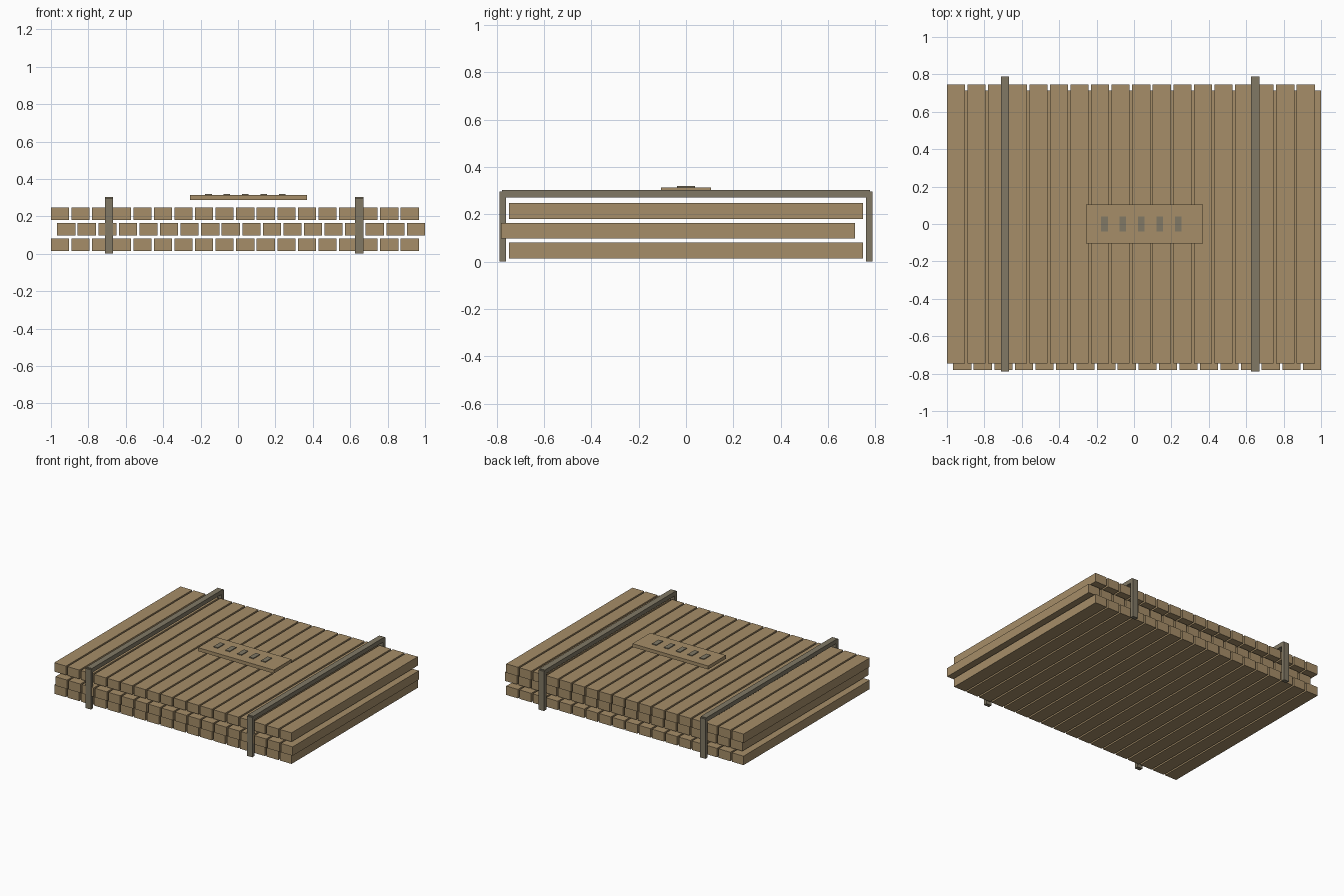
import bpy
import bmesh
from mathutils import Vector

old = bpy.data.objects.get("Cube")
if old:
    bpy.data.objects.remove(old, do_unlink=True)


def material(name, rgb):
    mat = bpy.data.materials.new(name)
    mat.use_nodes = True
    colour = (*rgb, 1)
    mat.diffuse_color = colour
    mat.node_tree.nodes["Principled BSDF"].inputs["Base Color"].default_value = colour
    return mat


wood = material("pale wood", (0.38, 0.27, 0.14))
metal = material("dull grey metal", (0.22, 0.19, 0.13))


def box(name, low, high, mat):
    """Box between two opposite corners."""
    low, high = Vector(low), Vector(high)
    bm = bmesh.new()
    bmesh.ops.create_cube(bm, size=1)
    bmesh.ops.scale(bm, vec=high - low, verts=bm.verts)
    mesh = bpy.data.meshes.new(name)
    bm.to_mesh(mesh)
    bm.free()
    mesh.materials.append(mat)
    obj = bpy.data.objects.new(name, mesh)
    obj.location = (low + high) / 2
    bpy.context.collection.objects.link(obj)
    return obj


# Three layers of planks, the middle one shifted
PLANKS, PITCH, WIDTH, THICK, HALF = 18, 0.11, 0.097, 0.067, 0.747
layers = {"bottom": (0, 0, 0.014), "middle": (0.033, -0.034, 0.097), "top": (0, 0, 0.18)}
for layer, (dx, dy, z) in layers.items():
    plank = box(layer + "_planks", (-1 + dx, -HALF + dy, z),
                (-1 + dx + WIDTH, HALF + dy, z + THICK), wood)
    row = plank.modifiers.new("row", "ARRAY")
    row.count = PLANKS
    row.use_relative_offset = False
    row.use_constant_offset = True
    row.constant_offset_displace = (PITCH, 0, 0)

# Two metal brackets spanning the stack
for side, x in (("right", -0.69), ("left", 0.648)):
    x0, x1 = x - 0.022, x + 0.022
    box(side + "_bracket_bar", (x0, -0.777, 0.271), (x1, 0.777, 0.303), metal)
    box(side + "_bracket_front_leg", (x0, -0.788, 0), (x1, -0.76, 0.297), metal)
    box(side + "_bracket_back_leg", (x0, 0.76, 0), (x1, 0.788, 0.297), metal)

# Sign board with five raised tabs
box("sign_board", (-0.257, -0.105, 0.287), (0.37, 0.105, 0.313), wood)
for i in range(5):
    x = -0.158 + i * 0.0985
    box(f"sign_tab_{i + 1}", (x - 0.018, -0.039, 0.311), (x + 0.018, 0.039, 0.319), metal)
